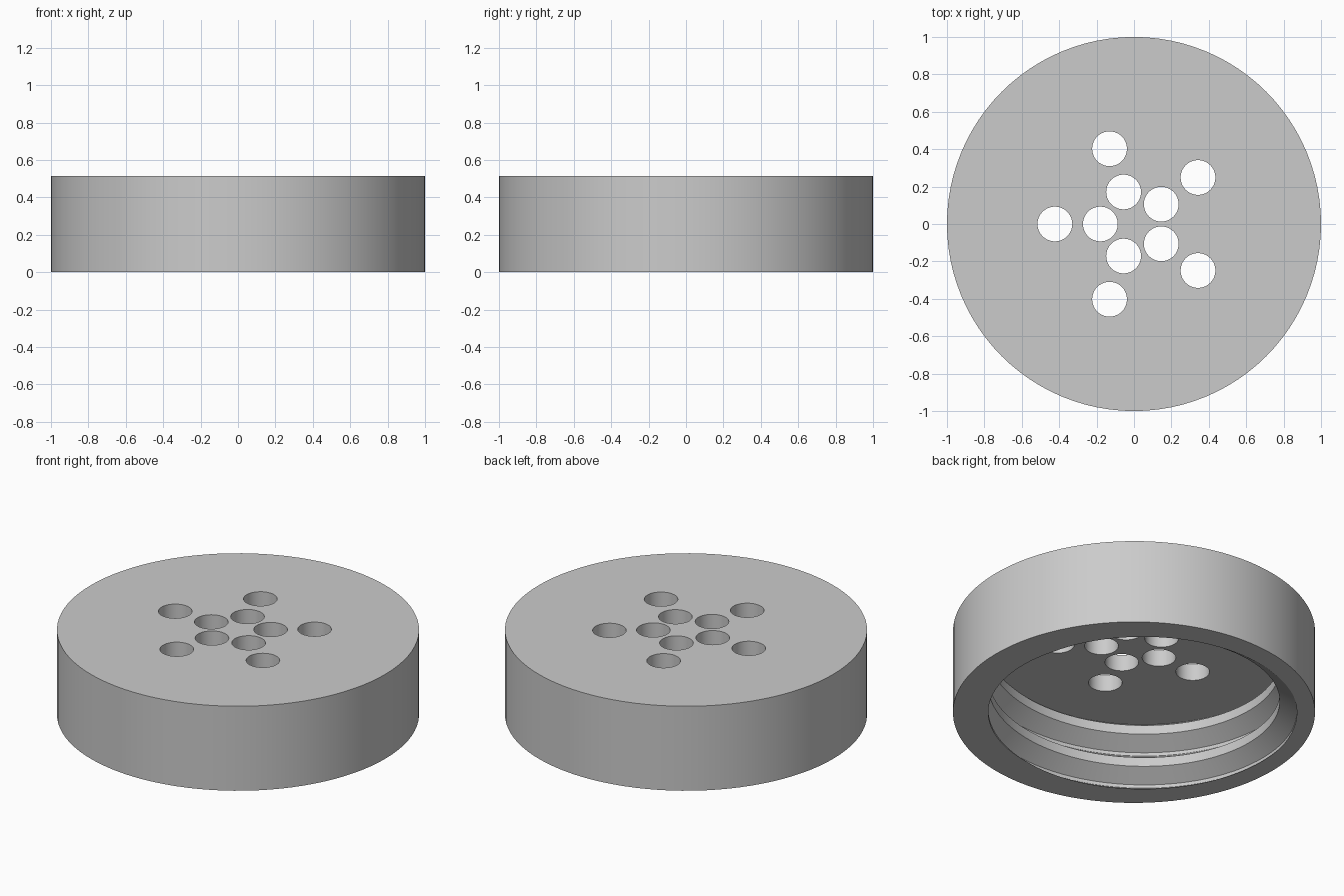
import bpy, bmesh
from math import cos, sin, pi, radians

cube = bpy.data.objects.get("Cube")
if cube:
    bpy.data.objects.remove(cube, do_unlink=True)

HEIGHT, CEILING = 0.515, 0.415
SEGS, HOLE_SEGS = 96, 40
PITCH, CREST_R, ROOT_R = 0.205, 0.805, 0.90
START = radians(-33)      # angle at which a thread crest meets the rim

bm = bmesh.new()


def circle(radius, z, segs, cx=0.0, cy=0.0):
    """Closed ring of edges; returns its vertices and edges."""
    verts = [bm.verts.new((cx + radius * cos(2 * pi * i / segs),
                           cy + radius * sin(2 * pi * i / segs), z)) for i in range(segs)]
    edges = [bm.edges.new((verts[i], verts[(i + 1) % segs])) for i in range(segs)]
    return verts, edges


def wall(low, high):
    """Quads joining two matching rings."""
    n = len(low)
    for i in range(n):
        j = (i + 1) % n
        bm.faces.new((low[i], low[j], high[j], high[i]))


def cap(edges, normal):
    bmesh.ops.triangle_fill(bm, use_beauty=True, use_dissolve=False, edges=edges, normal=normal)


# Internal thread: a trapezoid profile swept along a right-handed helix
profile = [(CREST_R, -0.028), (CREST_R, 0.028), (ROOT_R, 0.092), (ROOT_R, 0.113)]
rows = [(r, z + turn * PITCH) for turn in range(-2, 4) for r, z in profile]
columns = []
for i in range(SEGS + 1):
    a = START + 2 * pi * i / SEGS
    rise = PITCH * i / SEGS
    columns.append([bm.verts.new((r * cos(a), r * sin(a), z + rise)) for r, z in rows])
for left, right in zip(columns, columns[1:]):
    for k in range(len(rows) - 1):
        bm.faces.new((left[k], left[k + 1], right[k + 1], right[k]))
bmesh.ops.remove_doubles(bm, verts=bm.verts[:], dist=0.0003)

# Trim the thread to the cavity
for z, normal in ((0, (0, 0, -1)), (CEILING, (0, 0, 1))):
    bmesh.ops.bisect_plane(bm, geom=bm.verts[:] + bm.edges[:] + bm.faces[:], dist=1e-5,
                           plane_co=(0, 0, z), plane_no=normal, clear_outer=True)
bmesh.ops.remove_doubles(bm, verts=bm.verts[:], dist=0.0003)


def thread_edge(z):
    return [e for e in bm.edges if e.is_boundary and all(abs(v.co.z - z) < 1e-3 for v in e.verts)]


rim_edges, ceiling_edges = thread_edge(0), thread_edge(CEILING)

# Outer wall
low, low_edges = circle(1, 0, SEGS)
high, top_edges = circle(1, HEIGHT, SEGS)
wall(low, high)

# Two rings of five through holes
for ring_radius in (0.18, 0.423):
    for k in range(5):
        a = radians(36 + 72 * k)
        x, y = ring_radius * cos(a), ring_radius * sin(a)
        lower, lower_edges = circle(0.093, CEILING, HOLE_SEGS, x, y)
        upper, upper_edges = circle(0.093, HEIGHT, HOLE_SEGS, x, y)
        wall(lower, upper)
        ceiling_edges += lower_edges
        top_edges += upper_edges

# Flat faces: bottom rim, ceiling and top
cap(rim_edges + low_edges, (0, 0, -1))
cap(ceiling_edges, (0, 0, -1))
cap(top_edges, (0, 0, 1))
bmesh.ops.recalc_face_normals(bm, faces=bm.faces[:])

mesh = bpy.data.meshes.new("threaded_cap")
bm.to_mesh(mesh)
bm.free()
threaded_cap = bpy.data.objects.new("threaded_cap", mesh)
bpy.context.collection.objects.link(threaded_cap)

# Plain grey
grey = bpy.data.materials.new("plain_grey")
grey.use_nodes = True
colour = (0.6, 0.6, 0.6, 1)
grey.diffuse_color = colour
grey.node_tree.nodes["Principled BSDF"].inputs["Base Color"].default_value = colour
mesh.materials.append(grey)

bpy.ops.object.select_all(action="DESELECT")
threaded_cap.select_set(True)
bpy.context.view_layer.objects.active = threaded_cap
bpy.ops.object.shade_smooth_by_angle(angle=radians(25))
